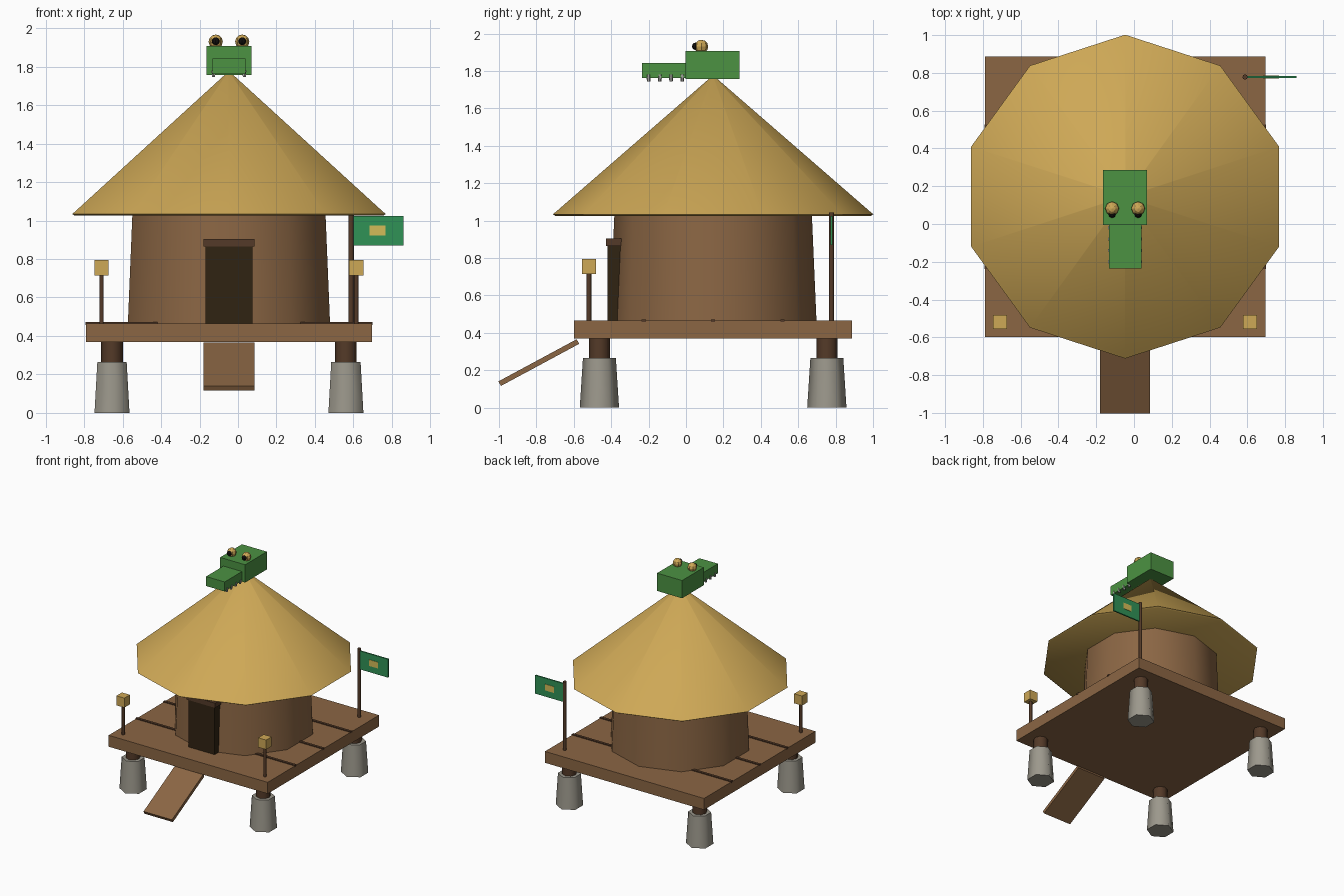
import bpy, bmesh, math
from mathutils import Matrix, Vector

if "Cube" in bpy.data.objects:
    bpy.data.objects.remove(bpy.data.objects["Cube"], do_unlink=True)

CX, CY = -0.047, 0.145      # hut axis
DECK = 0.465                # deck surface height


def material(name, rgb):
    lin = [(c / 255 / 12.92) if c < 11 else ((c / 255 + 0.055) / 1.055) ** 2.4 for c in rgb]
    m = bpy.data.materials.new(name)
    m.use_nodes = True
    m.diffuse_color = (*lin, 1)
    m.node_tree.nodes["Principled BSDF"].inputs["Base Color"].default_value = (*lin, 1)
    return m


WOOD = material("wood", (139, 102, 68))
DARK = material("dark wood", (84, 58, 40))
DOOR = material("door brown", (48, 35, 18))
STONE = material("concrete", (156, 152, 140))
THATCH = material("thatch", (206, 168, 86))
GOLD = material("gold", (212, 188, 88))
GREEN = material("leaf green", (76, 146, 66))
FLAG = material("flag green", (48, 146, 86))
BLACK = material("black", (16, 14, 12))
TOOTH = material("tooth grey", (165, 165, 160))


def finish(name, bm, mat, smooth=None):
    bmesh.ops.recalc_face_normals(bm, faces=bm.faces)
    mesh = bpy.data.meshes.new(name)
    bm.to_mesh(mesh)
    bm.free()
    mesh.materials.append(mat)
    ob = bpy.data.objects.new(name, mesh)
    bpy.context.collection.objects.link(ob)
    if smooth:
        bpy.ops.object.select_all(action="DESELECT")
        bpy.context.view_layer.objects.active = ob
        ob.select_set(True)
        bpy.ops.object.shade_smooth_by_angle(angle=math.radians(smooth))
    return ob


def box(name, center, size, mat, tilt=0):
    bm = bmesh.new()
    bmesh.ops.create_cube(bm, size=1)
    bmesh.ops.scale(bm, vec=size, verts=bm.verts)
    bm.transform(Matrix.Translation(center) @ Matrix.Rotation(tilt, 4, "X"))
    return finish(name, bm, mat)


def lathe(name, x, y, profile, sides, mat, smooth=None):
    """Closed solid of stacked polygon rings, one corner towards the back."""
    bm = bmesh.new()
    rings = []
    for r, z in profile:
        angles = [math.tau * i / sides for i in range(sides)]
        rings.append([bm.verts.new((x + r * math.sin(a), y + r * math.cos(a), z)) for a in angles])
    for low, high in zip(rings, rings[1:]):
        for i in range(sides):
            j = (i + 1) % sides
            bm.faces.new((low[i], low[j], high[j], high[i]))
    bm.faces.new(rings[0])
    bm.faces.new(rings[-1])
    return finish(name, bm, mat, smooth)


def ball(name, center, radius, mat):
    bm = bmesh.new()
    bmesh.ops.create_uvsphere(bm, u_segments=8, v_segments=6, radius=radius)
    bm.transform(Matrix.Translation(center))
    return finish(name, bm, mat)


# Deck with three dark plank seams
box("deck", (CX, CY, 0.417), (1.485, 1.485, 0.096), WOOD)
for i in (-1, 0, 1):
    box(f"deck_seam_{i + 2}", (CX, CY + 0.371 * i, DECK), (1.49, 0.022, 0.014), DARK)

# Four footings with timber stilts
for sx, side in ((-1, "right"), (1, "left")):
    for sy, end in ((-1, "front"), (1, "back")):
        x, y = CX + 0.608 * sx, CY + 0.608 * sy
        lathe(f"{end}_{side}_footing", x, y, [(0.105, 0), (0.088, 0.265)], 6, STONE, 65)
        lathe(f"{end}_{side}_stilt", x, y, [(0.056, 0.2), (0.056, 0.372)], 8, DARK, 50)

# Hut wall, roof and doorway
lathe("hut_wall", CX, CY, [(0.553, DECK - 0.01), (0.528, 1.03)], 10, WOOD, 45)
lathe("thatched_roof", CX, CY,
      [(0.845, 1.026), (0.857, 1.034), (0.842, 1.046), (0.006, 1.772)], 10, THATCH, 45)
box("door", (CX, -0.375, 0.665), (0.246, 0.09, 0.4), DOOR)
box("door_lintel", (CX, -0.385, 0.885), (0.265, 0.085, 0.04), DARK)

# Entry ramp
box("ramp", (CX, -0.787, 0.241), (0.265, 0.475, 0.028), WOOD, math.radians(28.3))

# Lantern posts on the front corners
for sx, side in ((-1, "right"), (1, "left")):
    x, y = CX + 0.662 * sx, CY - 0.664
    lathe(f"{side}_lantern_post", x, y, [(0.0125, DECK), (0.0125, 0.72)], 6, DARK, 65)
    box(f"{side}_lantern", (x, y, 0.754), (0.074, 0.074, 0.08), THATCH)

# Flag on the back left corner
lathe("flag_pole", 0.588, 0.778, [(0.014, DECK), (0.014, 1.043)], 8, DARK, 50)
box("flag", (0.728, 0.778, 0.947), (0.264, 0.012, 0.155), FLAG)
box("flag_emblem", (0.725, 0.778, 0.949), (0.083, 0.018, 0.052), GOLD)

# Reptile head on the roof peak
box("head", (CX, 0.141, 1.832), (0.233, 0.29, 0.15), GREEN)
box("snout", (CX, -0.117, 1.802), (0.173, 0.236, 0.08), GREEN)
for sx, side in ((-1, "right"), (1, "left")):
    for i in range(4):
        lathe(f"{side}_tooth_{i + 1}", CX + 0.08 * sx, -0.2 + 0.06 * i,
              [(0.009, 1.745), (0.012, 1.78)], 6, TOOTH)
    x = CX + 0.069 * sx
    ball(f"{side}_eye", (x, 0.082, 1.93), 0.037, THATCH)
    ball(f"{side}_pupil", (x, 0.052, 1.932), 0.02, BLACK)
